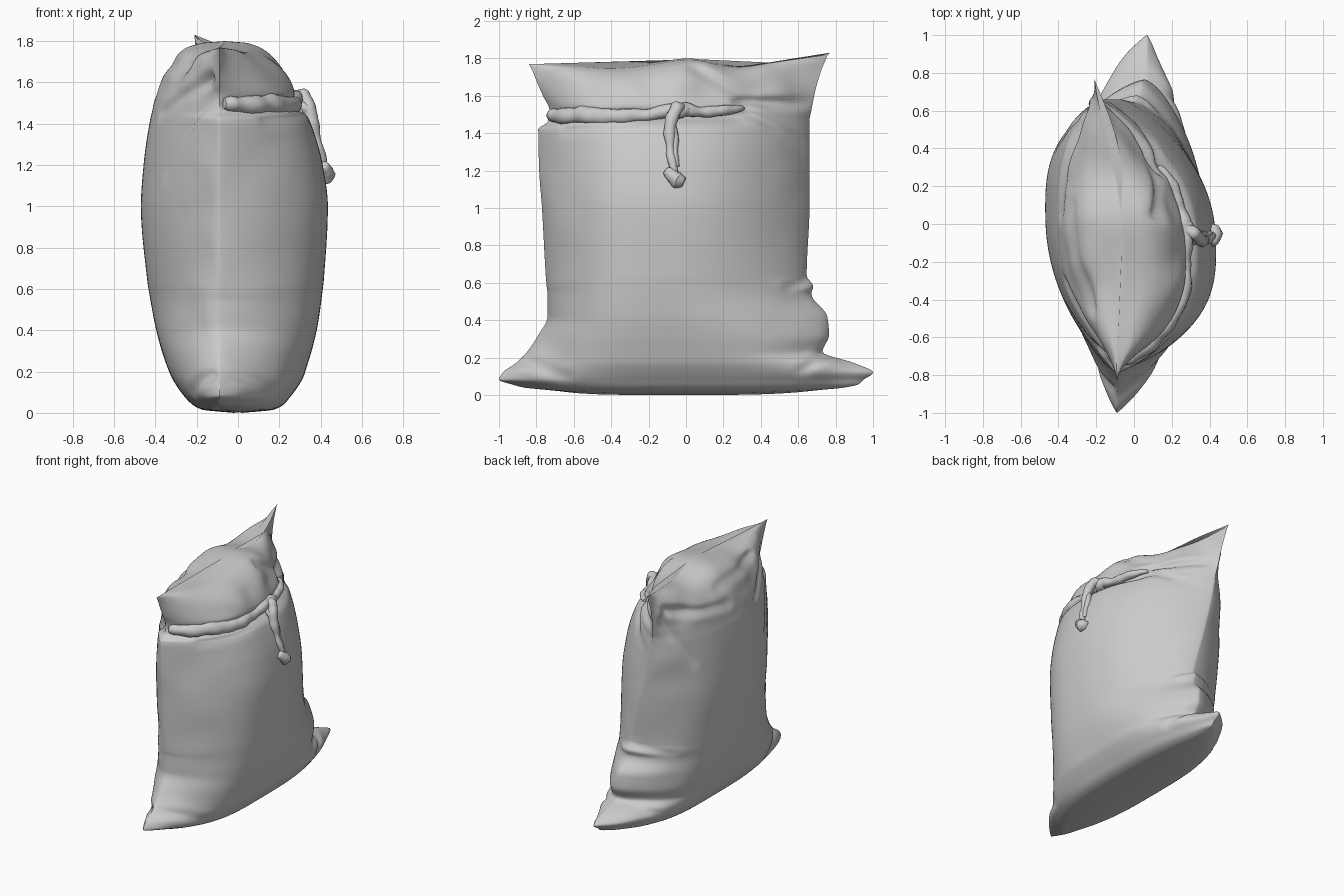
import bpy, bmesh, math
from mathutils import Vector, noise

if "Cube" in bpy.data.objects:
    bpy.data.objects.remove(bpy.data.objects["Cube"])

# One plain cloth colour
cloth = bpy.data.materials.new("grey cloth")
cloth.diffuse_color = (0.6, 0.6, 0.6, 1)
cloth.use_nodes = True
cloth.node_tree.nodes["Principled BSDF"].inputs["Base Color"].default_value = cloth.diffuse_color

# Sack outline by height: z, y front, y back, x left, x right, lens sharpness
ROWS = [
    (0.00, -.70, .70, -.02, .02, .9),
    (0.015, -.86, .84, -.17, .17, .9),
    (0.04, -.93, .92, -.22, .22, .9),
    (0.08, -1.0, .95, -.26, .255, .9),
    (0.12, -.98, 1.0, -.29, .285, .9),
    (0.17, -.91, .90, -.32, .315, .85),
    (0.23, -.85, .73, -.345, .335, .78),
    (0.32, -.79, .765, -.375, .362, .74),
    (0.42, -.74, .755, -.40, .385, .74),
    (0.54, -.74, .67, -.423, .403, .76),
    (0.58, -.745, .68, -.430, .408, .76),
    (0.64, -.75, .645, -.439, .415, .77),
    (1.00, -.77, .66, -.47, .435, .80),
    (1.20, -.785, .66, -.457, .41, .82),
    (1.42, -.79, .66, -.425, .345, .86),
    (1.46, -.74, .66, -.415, .325, .87),
    (1.52, -.73, .67, -.40, .29, .9),
    (1.60, -.765, .69, -.37, .25, 1.0),
    (1.68, -.80, .72, -.325, .20, 1.1),
    (1.73, -.82, .745, -.27, .14, 1.15),
    (1.76, -.835, .76, -.18, .06, 1.2),
    (1.77, -.84, .77, -.06, -.06, 1.2),
]

# Cloth folds: side (-1, 1, 0 = both), start y z, end y z, depth, width
FOLDS = [
    (1, .30, 1.53, .64, 1.34, .025, .022),
    (1, .28, 1.57, .68, 1.55, .045, .025),
    (1, -.65, 1.42, -.30, 1.44, .015, .015),
    (1, .05, 1.72, .34, 1.60, .03, .03),
    (-1, -.72, 1.55, -.45, 1.15, .02, .025),
    (-1, -.70, 1.62, -.30, 1.45, .03, .03),
    (-1, .62, 1.60, .45, 1.25, .03, .025),
    (-1, .60, 1.65, .05, 1.55, .03, .03),
    (-1, -.45, 1.70, .1, 1.66, .02, .03),
    (0, -.90, .20, -.65, .10, .02, .03),
    (0, .75, .22, .62, .13, .025, .025),
    (0, .68, .62, .55, .58, .025, .025),
]


def smooth(a, b, v):
    v = min(1, max(0, (v - a) / (b - a)))
    return v * v * (3 - 2 * v)


def slope(i, c):
    """Monotone slope of one outline column at a row."""
    if i == 0 or i == len(ROWS) - 1:
        return None
    a = (ROWS[i][c] - ROWS[i - 1][c]) / (ROWS[i][0] - ROWS[i - 1][0])
    b = (ROWS[i + 1][c] - ROWS[i][c]) / (ROWS[i + 1][0] - ROWS[i][0])
    return 2 * a * b / (a + b) if a * b > 0 else 0


def outline(z):
    i = 0
    while i < len(ROWS) - 2 and z > ROWS[i + 1][0]:
        i += 1
    p, q = ROWS[i], ROWS[i + 1]
    d = q[0] - p[0]
    s = (z - p[0]) / d
    out = []
    for c in range(1, 6):
        chord = (q[c] - p[c]) / d
        m0, m1 = slope(i, c), slope(i + 1, c)
        m0 = chord if m0 is None else m0
        m1 = chord if m1 is None else m1
        out.append((2*s**3 - 3*s*s + 1) * p[c] + (s**3 - 2*s*s + s) * d * m0
                   + (3*s*s - 2*s**3) * q[c] + (s**3 - s*s) * d * m1)
    return out


def fold_depth(side, y, z):
    total = 0
    for f_side, ya, za, yb, zb, depth, width in FOLDS:
        if f_side and f_side != side:
            continue
        a, ab = Vector((ya, za)), Vector((yb - ya, zb - za))
        s = min(1, max(0, (Vector((y, z)) - a).dot(ab) / ab.length_squared))
        dist = (Vector((y, z)) - a - ab * s).length / width
        # a groove with a soft ridge beside it, fading along its length
        total += depth * (1 - .6 * s) * (1 - .5 * dist * dist) * math.exp(-dist * dist / 2)
    return total


def skin(t, z, side):
    """Point on the sack: t runs -1 front edge to 1 back edge."""
    y0, y1, xl, xr, q = outline(z)
    # even body width, with notches only near the seams, wide corners at the base
    low = 1 - smooth(.08, .6, z)
    edge = y1 - .66 if t > 0 else y0 + .76
    y = -.05 + .71 * t + edge * (.6 * low * abs(t) ** 1.5 + (1 - .6 * low) * abs(t) ** 6)
    # the two bulges are skewed in opposite directions
    if side > 0:
        skew = .13 + .1 * smooth(1.3, 1.7, z) - .18 * low
    else:
        skew = .2 + .05 * smooth(1.3, 1.7, z) - .17 * low
        q *= .9
    ts = abs(t + side * skew * (1 - t * t))
    w = max(0, 1 - ts ** (2.5 + 1.2 * low)) ** q
    back = .07 - .28 * smooth(.1, 1.8, z)
    seam = -.09 + (back + .09) * (t + 1) / 2
    x = seam * (1 - w) + (xr if side > 0 else xl) * w
    # cord groove on the right side, cloth folds and soft rumpling
    relief = fold_depth(side, y, z)
    if side > 0:
        relief += .05 * math.exp(-((z - 1.49) / .035) ** 2) * (1 - smooth(.25, .4, y))
    rumple = .7 * smooth(.6, 1, abs(t)) + smooth(1.5, 1.65, z)
    relief += .03 * rumple * noise.noise(Vector((y * 5, z * 5, side * 3)))
    x -= side * relief * min(1, 8 * w * (xr - xl))
    # wavy mouth and lifted lower corners
    crest = .03 * math.exp(-(t - .1) ** 2 / .06) - .02 * math.exp(-(t - .45) ** 2 / .04)
    lift = crest - .015 * math.exp(-(t + .5) ** 2 / .06) + .06 * max(0, t) ** 4
    z2 = z + lift * smooth(1.5, 1.76, z) + .025 * t ** 4 * (1 - smooth(.0, .1, z))
    return Vector((x, y, z2))


def finish(bm, name, angle):
    bmesh.ops.remove_doubles(bm, verts=bm.verts, dist=.0004)
    bmesh.ops.recalc_face_normals(bm, faces=bm.faces)
    mesh = bpy.data.meshes.new(name)
    bm.to_mesh(mesh)
    bm.free()
    ob = bpy.data.objects.new(name, mesh)
    bpy.context.collection.objects.link(ob)
    mesh.materials.append(cloth)
    bpy.ops.object.select_all(action='DESELECT')
    ob.select_set(True)
    bpy.context.view_layer.objects.active = ob
    bpy.ops.object.shade_smooth_by_angle(angle=math.radians(angle))
    return ob


# Sack body: two bulging cloth panels joined along the side seams
NT, STEP = 72, 6
levels = []
for i in range(len(ROWS) - 1):
    levels += [ROWS[i][0] + (ROWS[i + 1][0] - ROWS[i][0]) * k / STEP for k in range(STEP)]
levels.append(ROWS[-1][0])
bm = bmesh.new()
for side in (-1, 1):
    grid = [[bm.verts.new(skin(-math.cos(math.pi * j / NT), z, side)) for j in range(NT + 1)]
            for z in levels]
    for a, b in zip(grid, grid[1:]):
        for j in range(NT):
            bm.faces.new((a[j], a[j + 1], b[j + 1], b[j]))
# close the narrow slit under the sack
bmesh.ops.remove_doubles(bm, verts=bm.verts, dist=.0004)
bmesh.ops.holes_fill(bm, edges=[e for e in bm.edges if e.is_boundary], sides=0)
finish(bm, "sack_body", 60)


def tube(name, points, radii, sides=12, sub=8):
    """Lumpy cloth tube through points, with capped ends."""
    path = []
    n = len(points)
    for i in range(n - 1):
        p = [Vector(points[min(n - 1, max(0, i + k))]) for k in (-1, 0, 1, 2)]
        for k in range(sub + (i == n - 2)):
            s = k / sub
            pos = .5 * (2 * p[1] + (p[2] - p[0]) * s + (2*p[0] - 5*p[1] + 4*p[2] - p[3]) * s * s
                        + (3 * p[1] - p[0] - 3 * p[2] + p[3]) * s ** 3)
            path.append((pos, radii[i] * (1 - s) + radii[i + 1] * s))
    bm = bmesh.new()
    rings = []
    for i, (pos, r) in enumerate(path):
        d = path[min(i + 1, len(path) - 1)][0] - path[max(i - 1, 0)][0]
        turn = d.to_track_quat('Z', 'Y')
        ring = []
        for k in range(sides):
            a = 2 * math.pi * k / sides
            v = turn @ Vector((math.cos(a), math.sin(a), 0))
            lump = 1 + .4 * noise.noise((pos + v * r) * 14)
            ring.append(bm.verts.new(pos + v * r * lump))
        rings.append(ring)
    for a, b in zip(rings, rings[1:]):
        for k in range(sides):
            bm.faces.new((a[k], a[(k + 1) % sides], b[(k + 1) % sides], b[k]))
    bm.faces.new(rings[0])
    bm.faces.new(rings[-1])
    return finish(bm, name, 60)


# Drawstring lying in the groove on the right side
cord = [skin(t, z, 1) + Vector((.015, 0, 0)) for t, z in
        ((-.99, 1.495), (-.9, 1.49), (-.7, 1.495), (-.45, 1.485), (-.2, 1.50),
         (0, 1.525), (.2, 1.51), (.4, 1.525), (.5, 1.535))]
tube("drawstring", cord, (.025, .045, .045, .042, .032, .036, .03, .026, .01))

# Hanging cord ends with their knots
tube("cord_tail", [(.25, -.02, 1.52), (.32, -.05, 1.53), (.35, -.085, 1.44), (.375, -.085, 1.34),
                   (.40, -.07, 1.24), (.42, -.055, 1.17)], (.03, .035, .03, .026, .024, .025))
tube("cord_tail_second", [(.27, -.06, 1.51), (.33, -.085, 1.47), (.36, -.06, 1.38),
                          (.385, -.06, 1.30), (.40, -.05, 1.22)], (.02, .025, .02, .02, .02))
tube("end_knot", [(.405, -.10, 1.20), (.42, -.07, 1.17), (.42, -.045, 1.155), (.425, -.01, 1.14)],
     (.025, .045, .048, .025))
tube("tie_knot", [(.25, -.07, 1.50), (.28, -.03, 1.515), (.27, .01, 1.53)], (.025, .045, .025))
